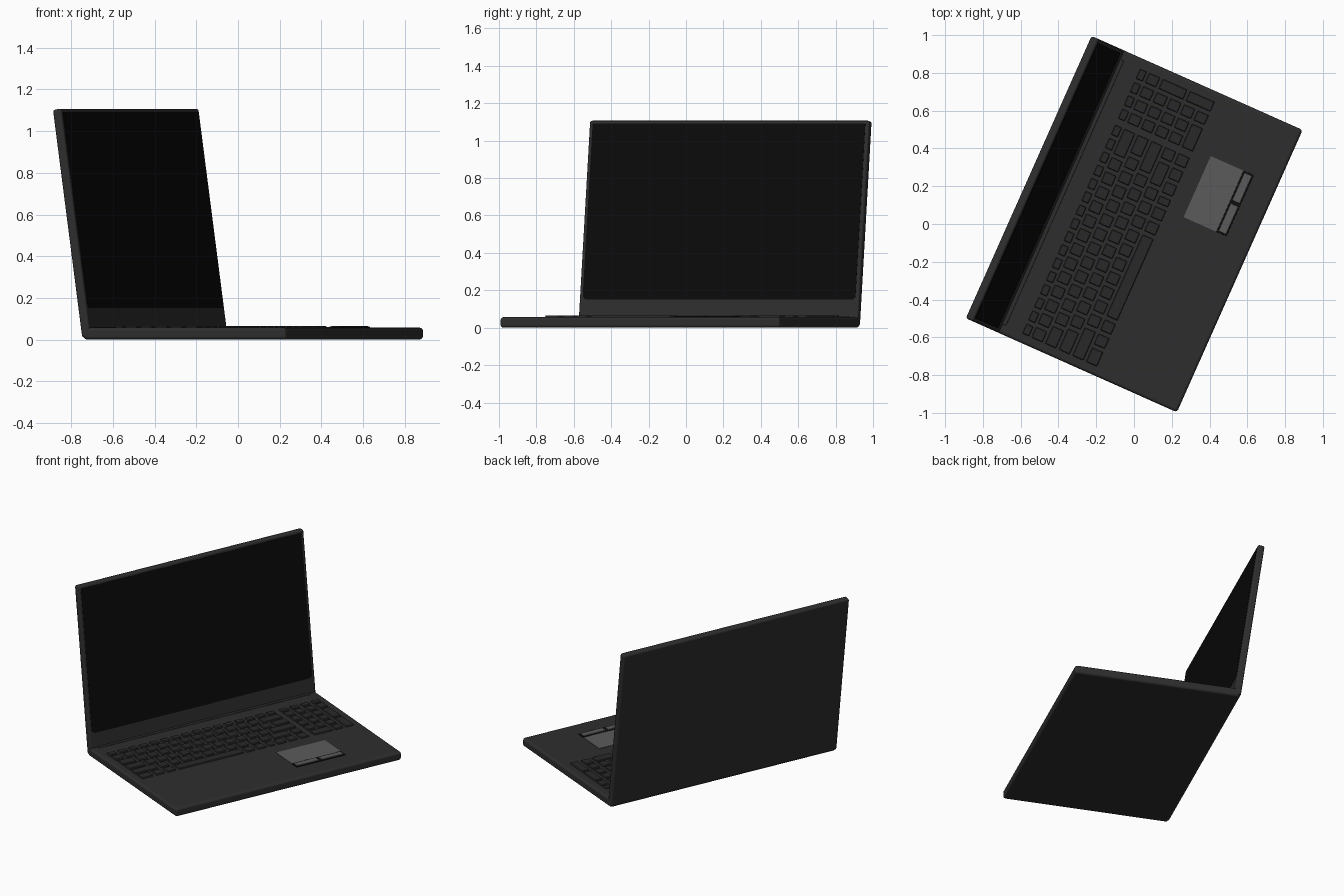
import bpy, bmesh, math
from mathutils import Matrix, Vector

if "Cube" in bpy.data.objects:
    bpy.data.objects.remove(bpy.data.objects["Cube"])

TURN = Matrix.Rotation(math.radians(66), 4, 'Z')
# lid leans back about its lower rear edge
LID = TURN @ Matrix.Translation((0, 0.458, 0.008)) @ Matrix.Rotation(math.radians(-8), 4, 'X')


def material(name, v):
    m = bpy.data.materials.new(name)
    m.diffuse_color = (v, v, v, 1)
    m.use_nodes = True
    m.node_tree.nodes["Principled BSDF"].inputs["Base Color"].default_value = m.diffuse_color
    return m


BODY = material("dark_plastic", 0.027)
KEY = material("key_plastic", 0.022)
GLASS = material("screen_black", 0.003)
PAD = material("pad_grey", 0.105)
TRIM = material("trim_black", 0.005)


def add_box(bm, x, y, z, taper=0.0):
    """Box from ranges, its top optionally inset by taper."""
    rings = []
    for zz, t in ((z[0], 0), (z[1], taper)):
        rings.append([bm.verts.new(p) for p in (
            (x[0] + t, y[0] + t, zz), (x[1] - t, y[0] + t, zz),
            (x[1] - t, y[1] - t, zz), (x[0] + t, y[1] - t, zz))])
    a, b = rings
    bm.faces.new(a[::-1])
    bm.faces.new(b)
    for i in range(4):
        j = (i + 1) % 4
        bm.faces.new((a[i], a[j], b[j], b[i]))


def finish(name, bm, mat, matrix, bevel=0, segments=3):
    me = bpy.data.meshes.new(name)
    bm.to_mesh(me)
    bm.free()
    me.materials.append(mat)
    ob = bpy.data.objects.new(name, me)
    bpy.context.collection.objects.link(ob)
    ob.matrix_world = matrix
    if bevel:
        mod = ob.modifiers.new("rounded_edges", 'BEVEL')
        mod.width = bevel
        mod.segments = segments
        mod.limit_method = 'ANGLE'
        mod.harden_normals = True
    bpy.context.view_layer.objects.active = ob
    ob.select_set(True)
    bpy.ops.object.shade_smooth_by_angle(angle=math.radians(35))
    ob.select_set(False)
    return ob


def box(name, x, y, z, mat, matrix=TURN, bevel=0, segments=3):
    bm = bmesh.new()
    add_box(bm, x, y, z)
    return finish(name, bm, mat, matrix, bevel, segments)


# Main shells
W = 0.818
box("base", (-W, W), (-0.613, 0.452), (0, 0.057), BODY, bevel=0.016)
box("lid", (-W, W), (-0.044, 0), (0, 1.105), BODY, LID, bevel=0.012)

# Screen panel: thin plate with rounded lower corners
bm = bmesh.new()
hw, z0, z1, r = W - 0.02, 0.138, 1.087, 0.025
outline = [(-hw, z1)]
for cx, a0 in ((-hw + r, 180), (hw - r, 270)):
    for i in range(7):
        a = math.radians(a0 + 15 * i)
        outline.append((cx + r * math.cos(a), z0 + r + r * math.sin(a)))
outline.append((hw, z1))
face = bm.faces.new([bm.verts.new((x, -0.040, z)) for x, z in outline])
ext = bmesh.ops.extrude_face_region(bm, geom=[face])
bmesh.ops.translate(bm, vec=Vector((0, -0.0055, 0)),
                    verts=[v for v in ext["geom"] if isinstance(v, bmesh.types.BMVert)])
bmesh.ops.recalc_face_normals(bm, faces=bm.faces)
finish("screen", bm, GLASS, LID)

# Hinge strip along the foot of the lid
box("hinge_strip", (-W + 0.05, W - 0.05), (0.400, 0.430), (0.04, 0.060), BODY, bevel=0.003, segments=2)

# Keyboard: rows of key widths in units, back to front
U, LEFT, GAP = 0.082, -0.78, 0.009
ROWS = [
    (0.285, 0.042, [15 / 16] * 16),
    (0.220, 0.066, [1] * 13 + [2]),
    (0.141, 0.066, [1.5] + [1] * 12 + [1.5]),
    (0.062, 0.066, [1.75] + [1] * 11 + [2.25]),
    (-0.017, 0.066, [2.25] + [1] * 10 + [1.75, 1]),
    (-0.096, 0.066, [1.25, 1, 1, 6, 1, 1, 0.75, 1, 1, 1]),
]
bm = bmesh.new()


def key(x0, x1, y0, y1):
    add_box(bm, (x0 + GAP, x1 - GAP), (y0, y1), (0.05, 0.066), 0.004)


for y, d, widths in ROWS:
    x = LEFT
    for w in widths:
        key(x, x + w * U, y - d / 2, y + d / 2)
        x += w * U

# Number pad, with two tall keys in the last column and a wide zero
NX, NU = 0.466, 0.077
for r, (y, d, _) in enumerate(ROWS):
    for c in range(4):
        if (c == 3 and r in (3, 5)) or (r == 5 and c == 1):
            continue
        low = y - d / 2 - (0.079 if c == 3 and r in (2, 4) else 0)
        wide = 2 if (r == 5 and c == 0) else 1
        key(NX + c * NU, NX + (c + wide) * NU, low, y + d / 2)
finish("keys", bm, KEY, TURN, bevel=0.003, segments=2)

# Touchpad with two buttons in a dark frame
PX0, PX1 = 0.140, 0.494
box("touchpad", (PX0, PX1), (-0.420, -0.225), (0.05, 0.0595), PAD)
box("button_frame", (PX0, PX1), (-0.474, -0.415), (0.05, 0.0615), TRIM, bevel=0.002, segments=2)
mid = (PX0 + PX1) / 2
for side, x in (("left", (PX0 + 0.008, mid - 0.009)), ("right", (mid + 0.009, PX1 - 0.008))):
    box(side + "_button", x, (-0.467, -0.424), (0.055, 0.066), PAD, bevel=0.003, segments=2)
